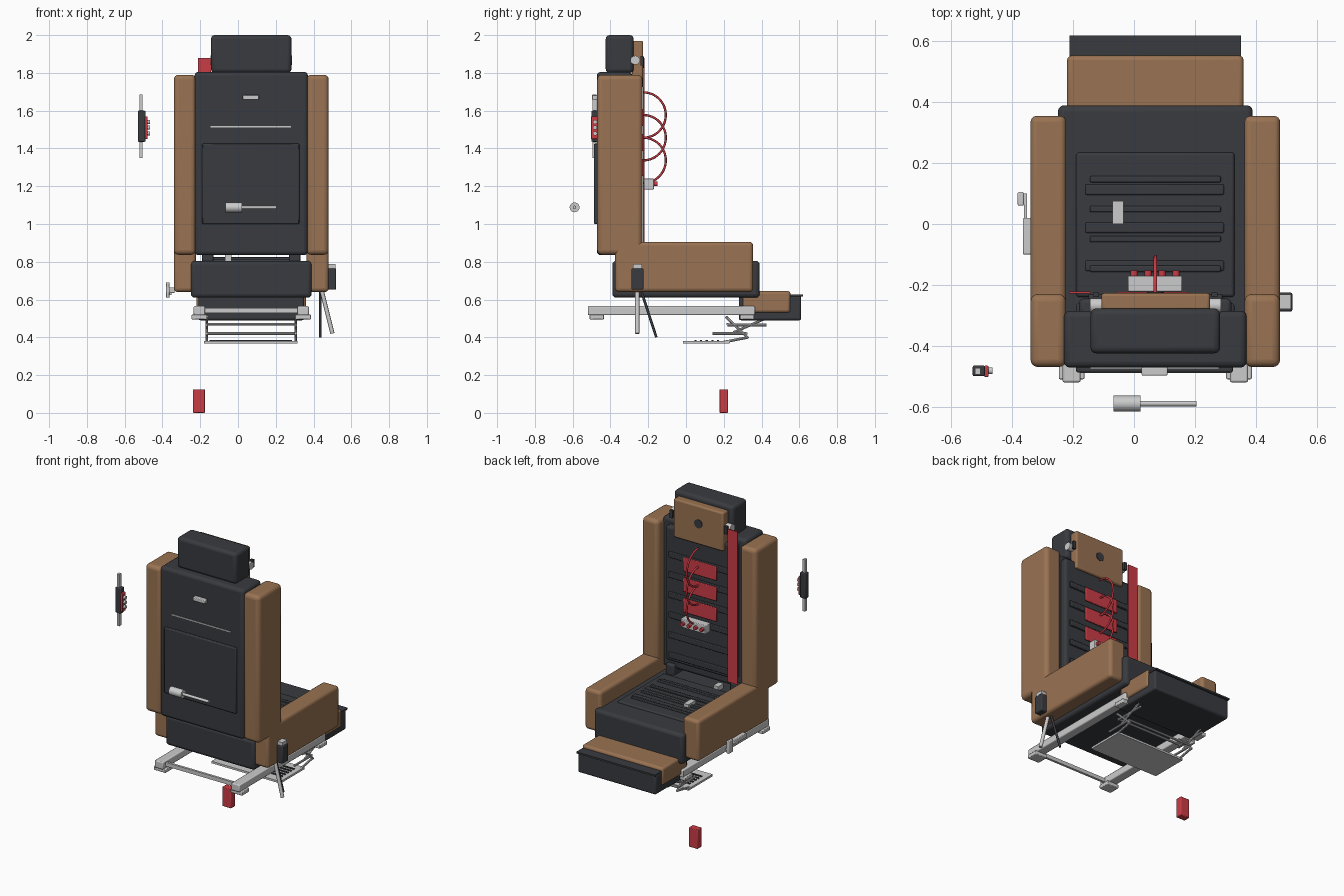
import bpy, math
from mathutils import Vector

def mat(name, c):
    m = bpy.data.materials.new(name)
    m.diffuse_color = (*c, 1)
    return m

BLACK = mat("black", (0.04, 0.043, 0.05))
BROWN = mat("brown", (0.32, 0.17, 0.085))
RED = mat("red", (0.6, 0.045, 0.06))
CX = 0.07  # centre line of the chair

def finish(o, name, m, bevel=0, seg=3):
    o.name = name
    if m:
        o.data.materials.append(m)
    if bevel:
        b = o.modifiers.new("bevel", 'BEVEL')
        b.width, b.segments = bevel, seg
    bpy.ops.object.shade_smooth_by_angle(angle=math.radians(35))
    return o

def box(name, x, y, z, m=None, bevel=0, seg=3):
    bpy.ops.mesh.primitive_cube_add(size=1, location=[sum(v) / 2 for v in (x, y, z)])
    o = bpy.context.object
    o.scale = [v[1] - v[0] for v in (x, y, z)]
    bpy.ops.object.transform_apply(location=False, rotation=False, scale=True)
    return finish(o, name, m, bevel, seg)

def rod(name, a, b, r, m=None, sides=16):
    a, b = Vector(a), Vector(b)
    bpy.ops.mesh.primitive_cylinder_add(vertices=sides, radius=r, depth=(b - a).length, location=(a + b) / 2)
    o = bpy.context.object
    o.rotation_euler = (b - a).to_track_quat('Z', 'Y').to_euler()
    return finish(o, name, m)

def both(x0, x1):
    """The x range and its mirror about the chair centre line."""
    return (("left", (2 * CX - x1, 2 * CX - x0)), ("right", (x0, x1)))

# seat cushion with inset pad and ribs
box("seat", (-0.25, 0.39), (-0.39, 0.39), (0.61, 0.805), BLACK, 0.02)
box("seat_pad", (-0.19, 0.33), (-0.24, 0.235), (0.79, 0.815), BLACK, 0.01)
for i in range(4):
    y = 0.147 - 0.098 * i
    box(f"seat_rib_{i}", (-0.145, 0.285), (y - 0.01, y + 0.01), (0.80, 0.824), BLACK, 0.004, 2)
for i in range(3):
    y = 0.113 - 0.125 * i
    box(f"seat_wide_rib_{i}", (-0.16, 0.295), (y - 0.017, y + 0.017), (0.80, 0.82), BLACK, 0.004, 2)
box("seat_buckle", (-0.07, -0.035), (0.0, 0.075), (0.815, 0.835))
box("rear_buckle", (-0.07, -0.035), (-0.285, -0.23), (0.80, 0.835))

# backrest with front pad, ribs and rear details
box("backrest", (-0.23, 0.37), (-0.472, -0.285), (0.835, 1.805), BLACK, 0.02)
box("backrest_pad", (-0.18, 0.32), (-0.30, -0.245), (0.90, 1.77), BLACK, 0.015)
for i in range(6):
    z = 1.595 - 0.13 * i
    box(f"backrest_rib_{i}", (-0.15, 0.29), (-0.25, -0.231), (z - 0.018, z + 0.018), BLACK, 0.004, 2)
box("rear_panel", (-0.19, 0.325), (-0.488, -0.465), (1.0, 1.425), BLACK, 0.006, 2)
box("rear_seam", (-0.145, 0.28), (-0.476, -0.47), (1.512, 1.519))
box("rear_handle", (0.025, 0.11), (-0.498, -0.47), (1.658, 1.683), None, 0.004, 2)
for s, x in both(0.27, 0.33):
    box(f"hinge_{s}", x, (-0.36, -0.26), (0.77, 0.87), BLACK, 0.01)

# side bolsters and arms
for s, x in both(0.363, 0.48):
    box(f"bolster_{s}", x, (-0.47, -0.23), (0.837, 1.79), BROWN, 0.025, 4)
    box(f"arm_{s}", x, (-0.375, 0.355), (0.64, 0.905), BROWN, 0.02, 4)

# headrest
box("headrest", (-0.143, 0.283), (-0.425, -0.277), (1.80, 2.0), BLACK, 0.02)
box("headrest_pad", (-0.107, 0.25), (-0.285, -0.227), (1.72, 1.97), BROWN, 0.01)
rod("headrest_button", (CX, -0.24, 1.855), (CX, -0.223, 1.855), 0.028, BLACK, 24)
for s, x in both(0.245, 0.285):
    rod(f"headrest_pivot_{s}", (x[0], -0.268, 1.867), (x[1], -0.268, 1.867), 0.024, None, 24)
    box(f"headrest_bracket_{s}", (x[0] + 0.01, x[1] - 0.01), (-0.24, -0.225), (1.84, 1.89), BLACK)

# red strip, plates, hoses and connector block on the backrest
box("strap", (-0.213, -0.143), (-0.228, -0.221), (0.89, 1.88), RED)
for i in range(3):
    z = 1.565 - 0.133 * i
    box(f"red_plate_{i}", (-0.06, 0.18), (-0.235, -0.224), (z - 0.045, z + 0.045), RED, 0.004, 2)
    c = bpy.data.curves.new(f"hose_{i}", 'CURVE')
    c.dimensions, c.bevel_depth, c.bevel_resolution, c.use_fill_caps = '3D', 0.006, 2, True
    sp = c.splines.new('POLY')
    sp.points.add(24)
    for k, p in enumerate(sp.points):
        t = math.pi * (k / 24 - 0.5)
        p.co = (CX, -0.225 + 0.118 * math.cos(t), 1.577 - 0.12 * i + 0.12 * math.sin(t), 1)
    c.materials.append(RED)
    bpy.context.collection.objects.link(bpy.data.objects.new(f"hose_{i}", c))
box("connector_block", (-0.02, 0.158), (-0.222, -0.17), (1.183, 1.24), None, 0.004, 2)
for i in range(4):
    x = 0.0 + 0.046 * i
    rod(f"connector_{i}", (x, -0.18, 1.212), (x, -0.152, 1.212), 0.012, RED)

# footrest
box("footrest", (-0.21, 0.35), (0.28, 0.61), (0.49, 0.62), BLACK, 0.012)
box("footrest_pad", (-0.22, 0.36), (0.3, 0.553), (0.53, 0.645), BROWN, 0.015)
box("footrest_lip", (-0.212, 0.352), (0.54, 0.62), (0.615, 0.626), BLACK)

# rails with end feet
for s, x in both(0.315, 0.375):
    box(f"rail_{s}", x, (-0.52, 0.365), (0.517, 0.565), None, 0.006, 2)
    for e, y in (("rear", (-0.51, -0.435)), ("front", (0.285, 0.36))):
        box(f"rail_foot_{e}_{s}", (x[0] - 0.012, x[1] + 0.012), y, (0.495, 0.52), None, 0.004, 2)
box("rail_crossbar", (-0.18, 0.32), (-0.49, -0.475), (0.53, 0.555))

# foot plate with linkage
box("foot_plate", (-0.18, 0.315), (-0.015, 0.23), (0.367, 0.38))
for i in range(5):
    y = 0.05 + 0.03 * i
    box(f"foot_plate_strip_{i}", (-0.15, 0.285), (y - 0.006, y + 0.006), (0.378, 0.385), BLACK)
for s, x in both(0.295, 0.315):
    xm = sum(x) / 2
    for j, (a, b) in enumerate((((0.21, 0.51), (0.33, 0.395)), ((0.14, 0.42), (0.32, 0.42)),
                                ((0.22, 0.465), (0.425, 0.465)), ((0.25, 0.425), (0.42, 0.50)),
                                ((0.2, 0.375), (0.33, 0.40)))):
        rod(f"link_{j}_{s}", (xm, *a), (xm, *b), 0.007, None, 8)
for j, (y, z) in enumerate(((0.22, 0.47), (0.32, 0.42))):
    rod(f"link_crossbar_{j}", (-0.165, y, z), (0.305, y, z), 0.007, None, 8)

# right control box with two levers
box("control_box", (0.475, 0.52), (-0.288, -0.225), (0.652, 0.765), BLACK, 0.006, 2)
box("control_cap", (0.475, 0.515), (-0.28, -0.232), (0.765, 0.787))
rod("white_lever", (0.44, -0.258, 0.66), (0.50, -0.258, 0.42), 0.011)
rod("black_lever", (0.435, -0.235, 0.64), (0.435, -0.157, 0.40), 0.007, BLACK)

# left handle
box("left_bracket", (-0.365, -0.335), (-0.10, 0.02), (0.635, 0.665), None, 0.004, 2)
box("left_bracket_arm", (-0.362, -0.352), (-0.02, 0.10), (0.625, 0.64))
box("left_handle", (-0.382, -0.362), (0.06, 0.105), (0.61, 0.69), None, 0.004, 2)

# separate gadget at the left
box("gadget_bar", (-0.522, -0.505), (-0.495, -0.473), (1.35, 1.685))
box("gadget_body", (-0.53, -0.49), (-0.5, -0.465), (1.435, 1.6), BLACK, 0.005, 2)
box("gadget_red", (-0.492, -0.478), (-0.503, -0.465), (1.45, 1.57), RED, 0.004, 2)
for i, z in enumerate((1.48, 1.51, 1.54)):
    rod(f"gadget_knob_{i}", (-0.48, -0.482, z), (-0.465, -0.482, z), 0.011)

# separate tool behind, and red box on the floor
rod("tool_handle", (-0.067, -0.59, 1.088), (0.022, -0.59, 1.088), 0.026, None, 24)
rod("tool_shaft", (0.022, -0.59, 1.088), (0.205, -0.59, 1.088), 0.009)
box("floor_box", (-0.238, -0.174), (0.178, 0.222), (0.0, 0.125), RED, 0.004, 2)
